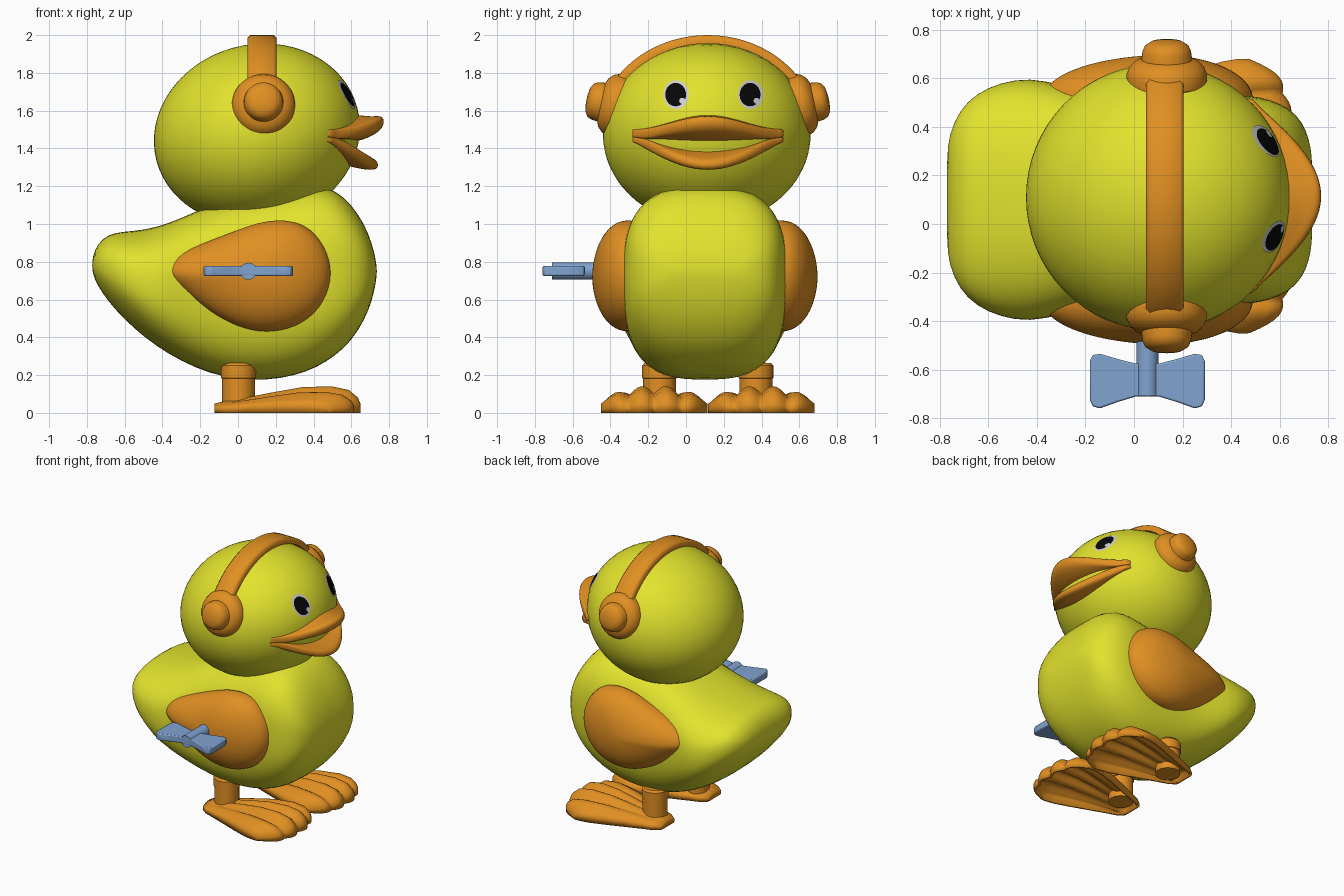
import bpy, bmesh, math
from mathutils import Vector, Matrix

if "Cube" in bpy.data.objects:
    bpy.data.objects.remove(bpy.data.objects["Cube"])

MID = 0.115  # mirror plane of the duck in y


def mat(name, rgb):
    m = bpy.data.materials.new(name)
    m.diffuse_color = (*rgb, 1)
    m.use_nodes = True
    m.node_tree.nodes["Principled BSDF"].inputs["Base Color"].default_value = m.diffuse_color
    return m


YELLOW = mat("yellow", (0.76, 0.76, 0.027))
ORANGE = mat("orange", (0.75, 0.275, 0.016))
BLUE = mat("blue", (0.22, 0.37, 0.63))
BLACK = mat("black", (0.002, 0.002, 0.002))
PALE = mat("pale grey", (0.62, 0.62, 0.65))


def make(name, verts, faces, material, subsurf=0, angle=None):
    bm = bmesh.new()
    vs = [bm.verts.new(v) for v in verts]
    for f in faces:
        bm.faces.new([vs[i] for i in f])
    bmesh.ops.recalc_face_normals(bm, faces=bm.faces)
    me = bpy.data.meshes.new(name)
    bm.to_mesh(me)
    bm.free()
    ob = bpy.data.objects.new(name, me)
    bpy.context.collection.objects.link(ob)
    me.materials.append(material)
    if subsurf:
        mod = ob.modifiers.new("smooth", 'SUBSURF')
        mod.levels = mod.render_levels = subsurf
    if angle is None:
        me.shade_smooth()
    else:
        bpy.ops.object.select_all(action='DESELECT')
        ob.select_set(True)
        bpy.context.view_layer.objects.active = ob
        bpy.ops.object.shade_smooth_by_angle(angle=math.radians(angle))
    return ob


def loft(name, rings, material, **kw):
    n, m = len(rings[0]), len(rings)
    verts = [p for r in rings for p in r]
    faces = [(i * n + j, i * n + (j + 1) % n, (i + 1) * n + (j + 1) % n, (i + 1) * n + j)
             for i in range(m - 1) for j in range(n)]
    faces += [tuple(range(n)), tuple(range((m - 1) * n, m * n))]
    return make(name, verts, faces, material, **kw)


def lathe(name, profile, matrix, material, n=40):
    # profile of (radius, height) turned about local z
    rings = [[matrix @ Vector((r * math.cos(t), r * math.sin(t), h))
              for t in (2 * math.pi * k / n for k in range(n))] for r, h in profile]
    return loft(name, rings, material, angle=35)


# body: rounded cross-sections along x (x, bottom, top, half width)
stations = [(-.772, .76, .80, .18), (-.762, .71, .86, .27), (-.72, .635, .925, .37),
            (-.65, .545, .957, .44), (-.55, .445, .963, .485), (-.43, .35, .982, .505),
            (-.3, .272, 1.032, .475), (-.15, .207, 1.10, .44), (0, .176, 1.145, .43),
            (.15, .171, 1.165, .43), (.3, .195, 1.19, .435), (.42, .24, 1.208, .435),
            (.52, .305, 1.178, .425), (.6, .38, 1.105, .40), (.67, .49, 1.0, .355),
            (.712, .60, .89, .285), (.73, .69, .81, .21), (.735, .74, .76, .15)]


def squircle(t, e):
    c, s = math.cos(t), math.sin(t)
    return math.copysign(abs(c) ** (2 / e), c), math.copysign(abs(s) ** (2 / e), s)


rings = []
for x, zb, zt, w in stations:
    e = 2.8 - .45 * min(1, max(0, -x - .1) / .4)  # rounder towards the tail
    pts = [squircle(2 * math.pi * k / 40, e) for k in range(40)]
    rings.append([(x, .1 + w * a, (zb + zt) / 2 + (zt - zb) / 2 * b) for a, b in pts])
loft("body", rings, YELLOW, subsurf=1)

# head: tilted ellipsoid
HC, HR = Vector((.1, MID - .005, 1.475)), Vector((.55, .55, .475))
TILT = Matrix.Rotation(math.radians(-15), 3, 'Y')
bpy.ops.mesh.primitive_uv_sphere_add(segments=64, ring_count=32, radius=1, location=HC,
                                     rotation=TILT.to_euler())
head = bpy.context.object
head.name = "head"
head.scale = HR
head.data.materials.append(YELLOW)
head.data.shade_smooth()


def head_x(y, z):
    # x of the front head surface at a given y and z
    inv = TILT.transposed()
    o, d = inv @ Vector((0, y - HC.y, z - HC.z)), inv @ Vector((1, 0, 0))
    o, d = (Vector((v.x / HR.x, v.y / HR.y, v.z / HR.z)) for v in (o, d))
    a, b, c = d.dot(d), o.dot(d), o.dot(o) - 1
    return HC.x + (-b + math.sqrt(b * b - a * c)) / a


# eyes: thin discs laid on the head
def disc(name, yc, zc, ry, rz, lift, material, n=32):
    rings = []
    for s in (1, .7, .4, .1):
        rings.append([(head_x(y, z) + lift, y, z) for y, z in
                      ((yc + s * ry * math.cos(t), zc + s * rz * math.sin(t))
                       for t in (2 * math.pi * k / n for k in range(n)))])
    verts = [p for r in rings for p in r]
    faces = [(i * n + j, i * n + (j + 1) % n, (i + 1) * n + (j + 1) % n, (i + 1) * n + j)
             for i in range(3) for j in range(n)] + [tuple(range(3 * n, 4 * n))]
    ob = make(name, verts, faces, material)
    if ob.data.polygons[0].normal.x < 0:
        ob.data.flip_normals()


for side, yc in (("right", -.052), ("left", .342)):
    disc(side + "_eye_rim", yc, 1.685, .066, .076, .004, PALE)
    disc(side + "_eye_pupil", yc - .003, 1.685, .055, .062, .007, BLACK)
    disc(side + "_eye_glint", yc + .032, 1.652, .016, .016, .009, PALE)

# bill: two lips swept from corner to corner, joined near the corners
upper, lower = [], []
for k in range(25):
    u = -1 + k / 12
    c = max(math.cos(u * math.pi / 2), .05)
    g = max(math.cos(math.pi / 2 * min(1, abs(u) / .8)), 0)  # mouth opening
    q, y = c * c, MID + .405 * u
    zj = 1.462 - .04 * c
    back = .46 + .15 * c
    tip = .475 + .30 * c
    upper.append([(.40, y, 1.495 + .08 * q), (.46 + .16 * c, y, 1.503 + .08 * q),
                  (.475 + .23 * c, y, 1.50 + .065 * q), (tip, y, 1.495 + .085 * q),
                  (tip, y, zj + .085 * g), (.47 + .235 * c, y, zj + .04 * g),
                  (back, y, zj + .005 * g), (.38, y, zj)])
    lower.append([(.38, y, zj), (back, y, zj - .03 * g), (.47 + .21 * c, y, zj - .06 * g),
                  (tip - .03 * c, y, zj - .085 * g), (tip - .03 * c, y, 1.445 - .165 * c),
                  (.47 + .18 * c, y, 1.445 - .155 * c), (.45 + .10 * c, y, 1.44 - .125 * c),
                  (.38, y, 1.435 - .08 * c)])
loft("upper_bill", upper, ORANGE, subsurf=2)
loft("lower_bill", lower, ORANGE, subsurf=2)

# headphone band: rounded strap arched over the head
rings = []
for k in range(41):
    t = math.radians(16 + 148 * k / 40)
    ring = []
    for x, d in ((.05, .0), (.05, .03), (.065, .045), (.19, .045), (.205, .03), (.205, 0)):
        ring.append((x, MID + (.54 + d) * math.cos(t), 1.48 + (.475 + d) * math.sin(t)))
    rings.append(ring)
loft("headphone_band", rings, ORANGE, angle=50)

# wing outline (x, z)
wing = [(-.395, .755), (-.33, .835), (-.21, .89), (-.05, .95), (.1, 1.01), (.25, 1.03),
        (.39, .985), (.485, .85), (.505, .7), (.44, .545), (.31, .45), (.15, .42),
        (0, .45), (-.16, .535), (-.30, .65), (-.37, .71)]
# foot stations (length fraction, half width, height)
foot = [(0, .07, 0), (0, .08, .05), (.08, .115, .064), (.2, .14, .08), (.4, .185, .112),
        (.6, .23, .14), (.8, .27, .145), (.92, .282, .125), (.98, .282, .085),
        (1, .28, .05), (1, .278, 0)]

for side, s in (("right", -1), ("left", 1)):
    # ear cups, leaning with the head
    rot = Matrix.Rotation(math.radians(-s * 78), 4, 'X')
    place = Matrix.Translation((.135, MID + s * .47, 1.625)) @ rot
    lathe(side + "_ear_cup", [(.12, -.06), (.165, -.01), (.167, .03), (.155, .06), (.13, .085),
                              (.105, .095), (.10, .13), (.09, .152), (.065, .168), (.02, .175)],
          place, ORANGE)

    # wing: domed teardrop
    rings = [[(x, .1 + s * .33, z) for x, z in wing]]
    for a in (0, 15, 30, 45, 60, 75, 86):
        k, d = math.cos(math.radians(a)), math.sin(math.radians(a))
        rings.append([(.12 + (x - .12) * k, .1 + s * (.415 + .182 * d), .72 + (z - .72) * k)
                      for x, z in wing])
    loft(side + "_wing", rings, ORANGE, subsurf=2)

    # leg: two stacked tubes
    base = Matrix.Translation((.003, MID + s * .255, 0))
    lathe(side + "_leg", [(.087, .015), (.087, .182), (.092, .184), (.092, .25), (.08, .265)],
          base, ORANGE)

    # webbed foot: hollow shell with four toe ridges
    us = [-1] + [-1 + k / 16 for k in range(33)] + [1]
    n = len(us)
    verts = []
    for v, hw, h in foot:
        for i, u in enumerate(us):
            ridge = abs(math.sin(2 * math.pi * (u + 1)))
            length = .775 * (1 - .19 * abs(u) ** 3.5) - .025 * (1 - ridge) * v
            z = h * (1 - .45 * u * u) * (1 - .3 * (1 - ridge) * min(1, v * 1.6))
            if i in (0, n - 1):
                z = 0
            verts.append((-.125 + v * length, MID + s * .284 + u * hw, z))
    faces = [(i * n + j, i * n + j + 1, (i + 1) * n + j + 1, (i + 1) * n + j)
             for i in range(len(foot) - 1) for j in range(n - 1)
             if not (i in (0, len(foot) - 2) and j in (0, n - 2))]
    ob = make(side + "_foot", verts, faces, ORANGE)
    if sum(p.normal.z for p in ob.data.polygons) < 0:
        ob.data.flip_normals()
    shell = ob.modifiers.new("shell", 'SOLIDIFY')
    shell.thickness, shell.offset = .018, -1

# wind-up key: shaft and bow-tie handle
lathe("key_shaft", [(.045, 0), (.045, .30)],
      Matrix.Translation((.055, -.41, .75)) @ Matrix.Rotation(math.pi / 2, 4, 'X'), BLUE)
half = [(.0, -.577), (.05, -.575), (.12, -.557), (.195, -.535), (.225, -.54), (.237, -.565),
        (.237, -.725), (.225, -.752), (.195, -.76), (.12, -.733), (.05, -.712), (0, -.71)]
outline = half + [(-x, y) for x, y in reversed(half[1:-1])]
key = loft("key_handle", [[(.055 + x, y, z) for x, y in outline] for z in (.725, .777)],
           BLUE, angle=35)
bev = key.modifiers.new("bevel", 'BEVEL')
bev.width, bev.segments = .007, 2
